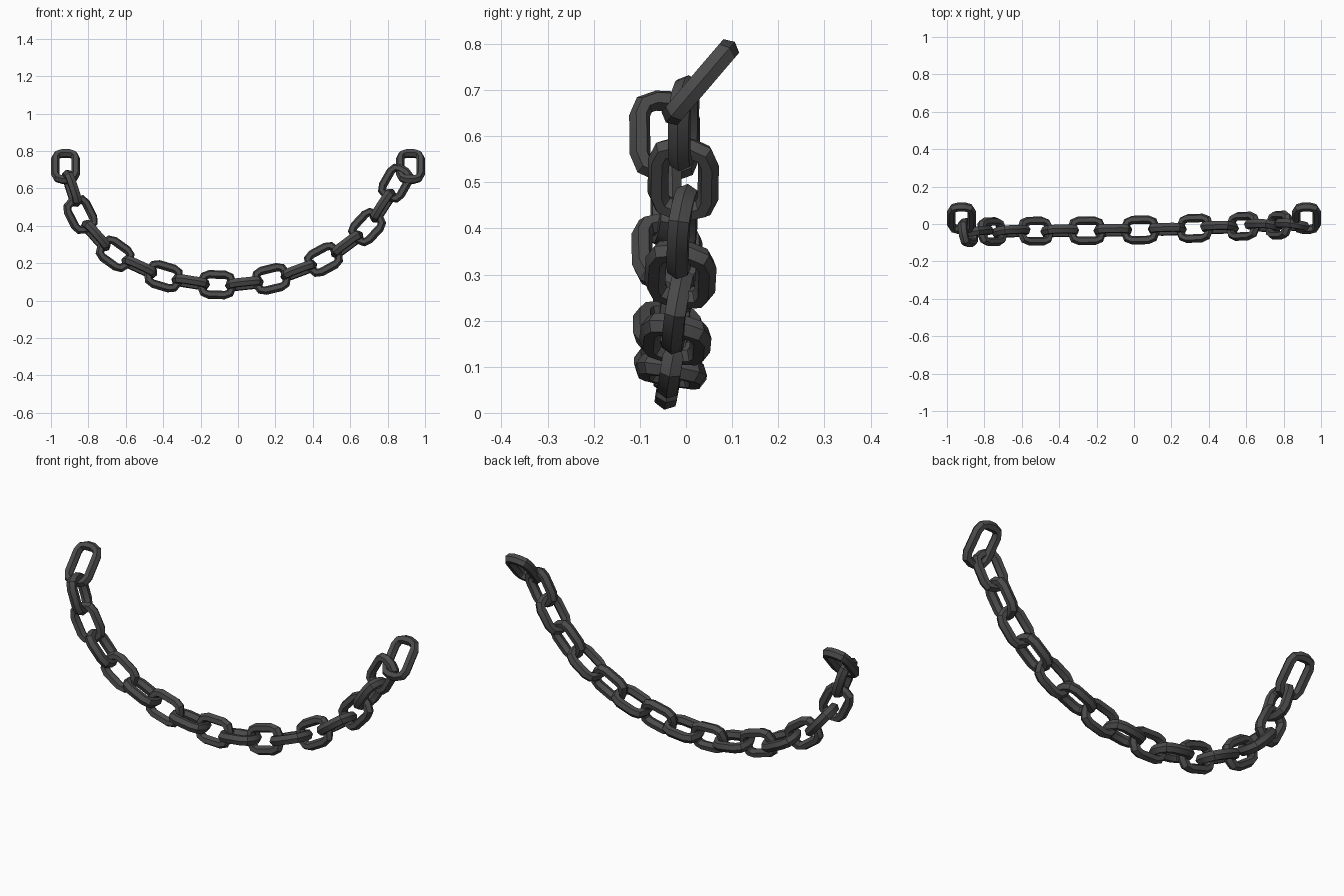
import bpy, math
from mathutils import Vector

if "Cube" in bpy.data.objects:
    bpy.data.objects.remove(bpy.data.objects["Cube"])

steel = bpy.data.materials.new("dark_steel")
steel.diffuse_color = (0.07, 0.07, 0.07, 1)
steel.use_nodes = True
steel.node_tree.nodes["Principled BSDF"].inputs["Base Color"].default_value = steel.diffuse_color

R_IN, R_OUT = 0.023, 0.026      # wire radius in the link plane / across it (hexagon)
SIDES, SEG = 6, 2               # wire sides, segments per rounded corner


def make_link(name, centre, along, side, length, width=0.156):
    """Rounded rectangular ring of hexagonal wire."""
    a = along.normalized()
    s = (side - a * side.dot(a)).normalized()
    n = a.cross(s)
    hl, hw, rad = length / 2 - R_IN, width / 2 - R_IN, 0.036
    verts, faces = [], []
    corners = [(1, 1, 0), (-1, 1, 90), (-1, -1, 180), (1, -1, 270)]
    for sx, sy, start in corners:
        for k in range(SEG + 1):
            t = math.radians(start + 90 * k / SEG)
            d = (math.cos(t), math.sin(t))
            px = sx * (hl - rad) + rad * d[0]
            py = sy * (hw - rad) + rad * d[1]
            for j in range(SIDES):
                u = 2 * math.pi * j / SIDES
                o = R_IN * math.cos(u)
                verts.append(centre + a * (px + o * d[0]) + s * (py + o * d[1])
                             + n * (R_OUT * math.sin(u)))
    rings = len(verts) // SIDES
    for i in range(rings):
        i2 = (i + 1) % rings
        for j in range(SIDES):
            j2 = (j + 1) % SIDES
            faces.append((i * SIDES + j, i2 * SIDES + j, i2 * SIDES + j2, i * SIDES + j2))
    me = bpy.data.meshes.new(name)
    me.from_pydata(verts, [], faces)
    me.materials.append(steel)
    ob = bpy.data.objects.new(name, me)
    bpy.context.collection.objects.link(ob)
    bpy.ops.object.select_all(action='DESELECT')
    ob.select_set(True)
    bpy.context.view_layer.objects.active = ob
    bpy.ops.object.mode_set(mode='EDIT')
    bpy.ops.mesh.select_all(action='SELECT')
    bpy.ops.mesh.normals_make_consistent(inside=False)
    bpy.ops.object.mode_set(mode='OBJECT')
    bpy.ops.object.shade_smooth_by_angle(angle=math.radians(40))


# hanging path: first and last points only set the end directions
path = [Vector(p) for p in (
    (-0.93, -0.045, 0.73),
    (-0.888, -0.046, 0.60), (-0.842, -0.043, 0.46), (-0.76, -0.041, 0.347),
    (-0.657, -0.039, 0.25), (-0.527, -0.038, 0.18), (-0.397, -0.037, 0.13),
    (-0.253, -0.036, 0.099), (-0.113, -0.034, 0.085), (0.034, -0.032, 0.09),
    (0.178, -0.028, 0.116), (0.325, -0.023, 0.16), (0.457, -0.018, 0.22),
    (0.583, -0.012, 0.30), (0.69, -0.008, 0.393), (0.775, -0.006, 0.507),
    (0.843, -0.005, 0.628),
    (0.905, -0.005, 0.735))]

# chain links, alternately lying and standing, all with a slight roll
roll = math.radians(10)
for i in range(1, len(path) - 1):
    t = (path[i + 1] - path[i - 1]).normalized()
    across = Vector((0, 1, 0))
    up = t.cross(across)
    if i % 2:
        side = across * math.cos(roll) - up * math.sin(roll)
    else:
        side = up * math.cos(roll) + across * math.sin(roll)
    make_link("chain_link_%02d" % i, path[i], t, side, 0.206)

# tilted end links
for name, sx in (("left_end_link", -1), ("right_end_link", 1)):
    make_link(name, Vector((sx * 0.922, 0.031, 0.717)), Vector((0, 0.65, 0.76)),
              Vector((1, 0, 0)), 0.23)
